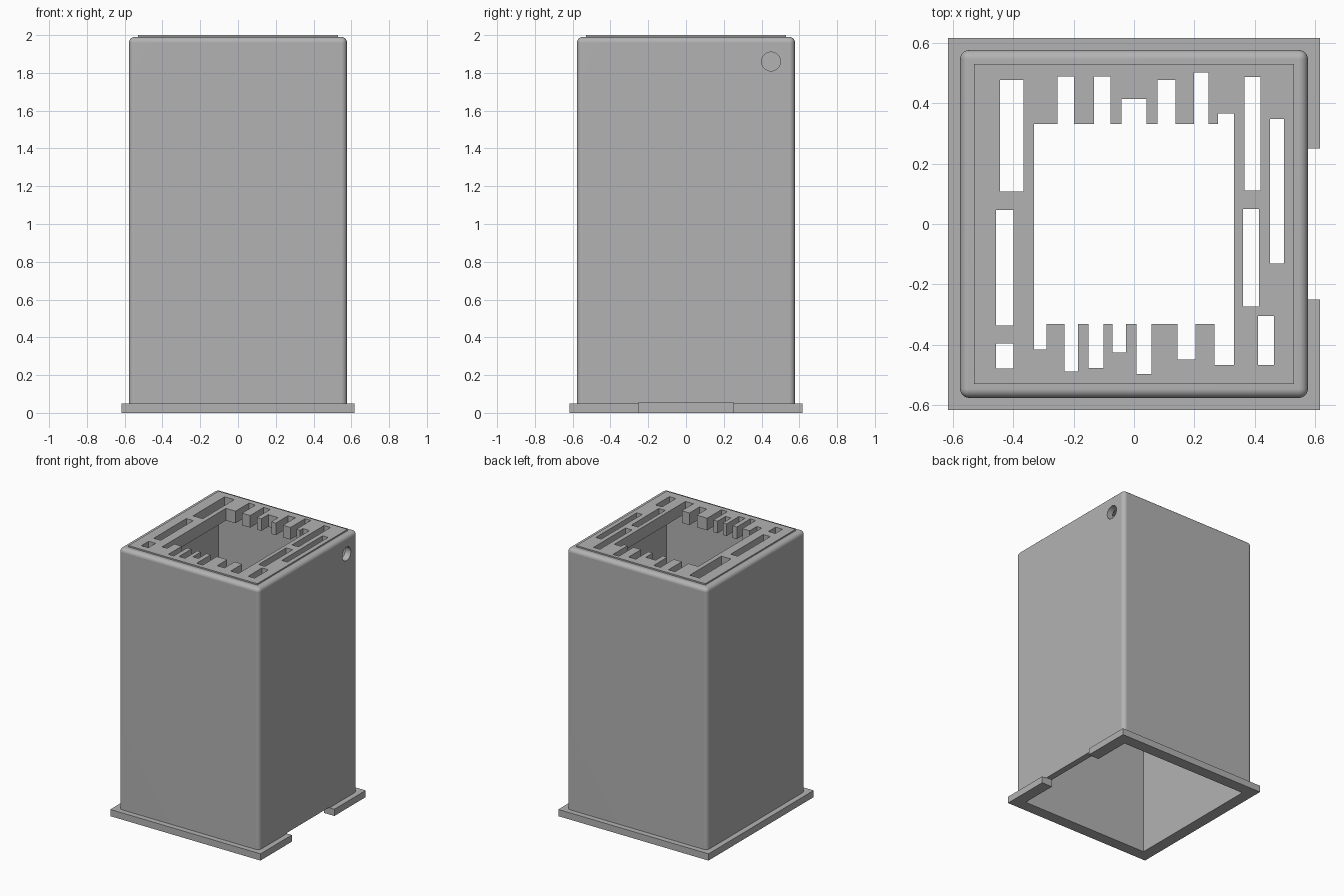
import bpy
import bmesh
import math

cube = bpy.data.objects.get("Cube")
if cube:
    bpy.data.objects.remove(cube, do_unlink=True)

grey = bpy.data.materials.new("plain_grey")
grey.use_nodes = True
grey.diffuse_color = (0.45, 0.45, 0.45, 1)
grey.node_tree.nodes["Principled BSDF"].inputs["Base Color"].default_value = (0.45, 0.45, 0.45, 1)

HALF = 0.577      # outer half width of the tube
INNER = 0.53      # half width of the cavity and of the raised lid
FLANGE = 0.617    # half width of the base flange
LID_UNDER = 1.91  # underside of the lid


def box(name, x0, x1, y0, y1, z0, z1, rounding=0):
    """Box between two corners, optionally rounded on all but its bottom edges."""
    bm = bmesh.new()
    bmesh.ops.create_cube(bm, size=1)
    for v in bm.verts:
        v.co = (x1 if v.co.x > 0 else x0,
                y1 if v.co.y > 0 else y0,
                z1 if v.co.z > 0 else z0)
    if rounding:
        edges = [e for e in bm.edges if max(v.co.z for v in e.verts) > z0 + 0.001]
        bmesh.ops.bevel(bm, geom=edges, offset=rounding, segments=5,
                        profile=0.5, affect='EDGES')
    mesh = bpy.data.meshes.new(name)
    bm.to_mesh(mesh)
    bm.free()
    mesh.materials.append(grey)
    obj = bpy.data.objects.new(name, mesh)
    bpy.context.collection.objects.link(obj)
    return obj


def square(name, half, z0, z1, rounding=0):
    return box(name, -half, half, -half, half, z0, z1, rounding)


def combine(target, tool, operation):
    """Apply a boolean and discard the tool."""
    mod = target.modifiers.new(operation.title(), 'BOOLEAN')
    mod.operation = operation
    mod.solver = 'EXACT'
    mod.object = tool
    tool.hide_render = True
    bpy.context.view_layer.objects.active = target
    bpy.ops.object.modifier_apply(modifier=mod.name)
    bpy.data.objects.remove(tool, do_unlink=True)


# Rounded tube with base flange and raised lid panel
housing = square("housing", HALF, 0, 1.99, rounding=0.03)
combine(housing, square("base_flange", FLANGE, 0, 0.05), 'UNION')
combine(housing, square("lid_panel", INNER, 1.95, 2.0), 'UNION')

# Hollow interior, open at the bottom
combine(housing, square("cavity", INNER, -0.1, LID_UNDER), 'DIFFERENCE')

# Cable notch through the flange and wall on one side
combine(housing, box("cable_notch", 0.5, 0.7, -0.25, 0.25, -0.1, 0.055), 'DIFFERENCE')

# Round hole near the top of the same side
bpy.ops.mesh.primitive_cylinder_add(vertices=32, radius=0.05, depth=0.2,
                                    location=(HALF, 0.45, 1.86),
                                    rotation=(0, math.pi / 2, 0))
round_hole = bpy.context.object
round_hole.name = "round_hole"
round_hole.data.materials.append(grey)
combine(housing, round_hole, 'DIFFERENCE')

# Large opening in the lid
EDGE = 0.332
openings = [(-EDGE, EDGE, -EDGE, EDGE)]

# Teeth gaps: x start, x end, far y
back_gaps = [(-0.253, -0.199, 0.49), (-0.132, -0.078, 0.49), (-0.041, 0.041, 0.414),
             (0.078, 0.137, 0.477), (0.199, 0.247, 0.503), (0.278, EDGE, 0.366)]
front_gaps = [(-EDGE, -0.291, -0.416), (-0.23, -0.185, -0.49), (-0.151, -0.101, -0.477),
              (-0.071, -0.026, -0.427), (0.008, 0.058, -0.497), (0.144, 0.204, -0.45),
              (0.267, EDGE, -0.467)]
openings += [(a, b, 0.3, y) for a, b, y in back_gaps]
openings += [(a, b, y, -0.3) for a, b, y in front_gaps]

# Separate slots along both sides
openings += [(-0.445, -0.366, 0.108, 0.478), (-0.457, -0.4, -0.336, 0.046),
             (-0.457, -0.4, -0.48, -0.396), (0.366, 0.419, 0.111, 0.487),
             (0.361, 0.414, -0.273, 0.05), (0.452, 0.497, -0.131, 0.348),
             (0.411, 0.464, -0.467, -0.306)]
for x0, x1, y0, y1 in openings:
    combine(housing, box("lid_slot", x0, x1, y0, y1, 1.8, 2.1), 'DIFFERENCE')

# Smooth rounded edges, flat walls
bpy.ops.object.select_all(action='DESELECT')
housing.select_set(True)
bpy.context.view_layer.objects.active = housing
bpy.ops.object.shade_smooth_by_angle(angle=math.radians(30))
weighted = housing.modifiers.new("Weighted Normals", 'WEIGHTED_NORMAL')
weighted.keep_sharp = True
